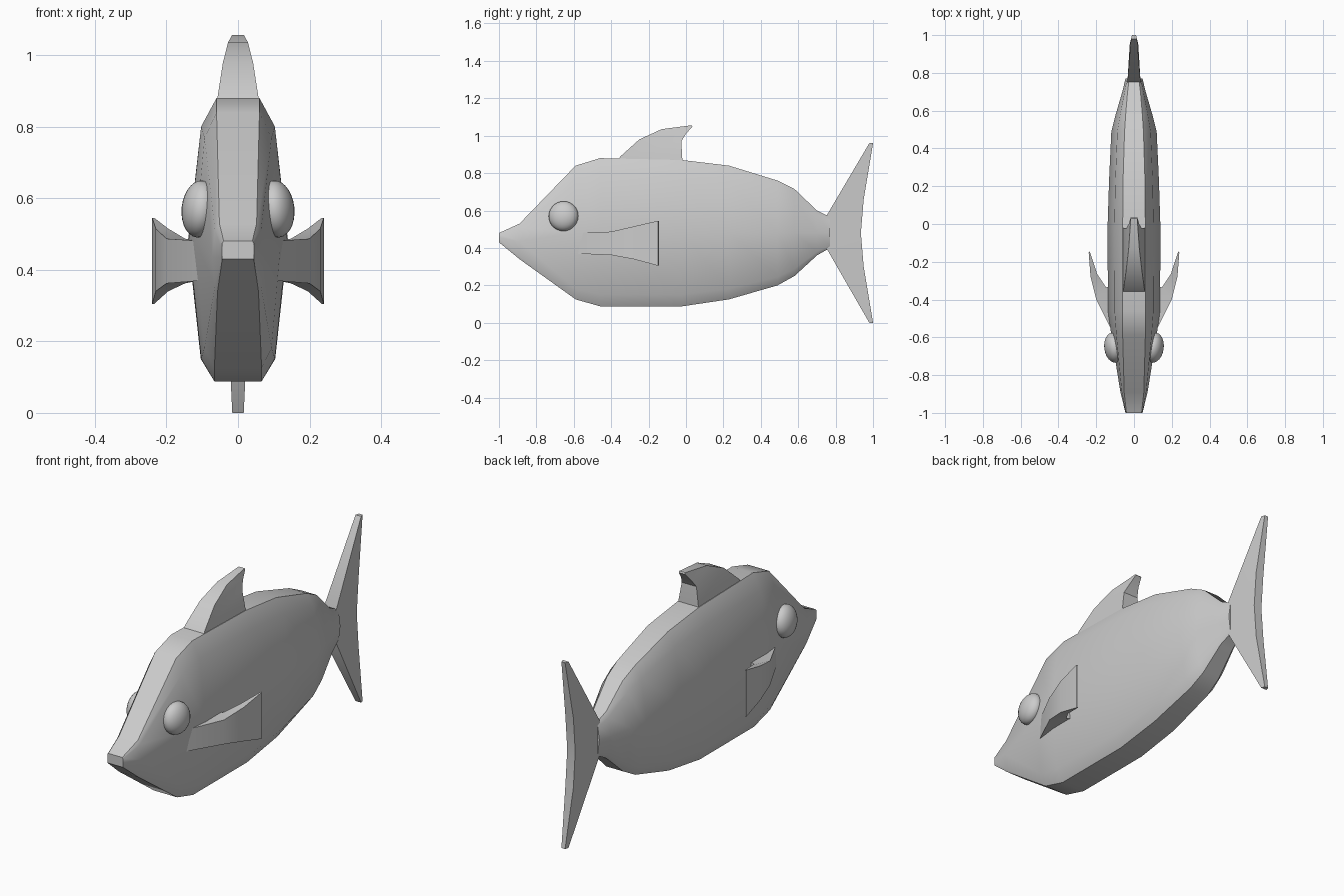
import bpy, bmesh, math

cube = bpy.data.objects.get("Cube")
if cube:
    bpy.data.objects.remove(cube, do_unlink=True)

grey = bpy.data.materials.new("plain_grey")
grey.use_nodes = True
colour = (0.6, 0.6, 0.6, 1)
grey.diffuse_color = colour
grey.node_tree.nodes["Principled BSDF"].inputs["Base Color"].default_value = colour


def finish(obj, angle=35, mirrored=False):
    """Give the part its colour, its mirror copy and smooth shading."""
    obj.data.materials.clear()
    obj.data.materials.append(grey)
    bpy.ops.object.select_all(action='DESELECT')
    obj.select_set(True)
    bpy.context.view_layer.objects.active = obj
    bpy.ops.object.shade_smooth_by_angle(angle=math.radians(angle))
    if mirrored:
        obj.modifiers.new("Mirror", 'MIRROR').use_axis[0] = True


def loft(name, rings, **options):
    """Skin closed rings of equal length and cap both ends."""
    bm = bmesh.new()
    rows = [[bm.verts.new(p) for p in ring] for ring in rings]
    n = len(rows[0])
    for a, b in zip(rows, rows[1:]):
        for i in range(n):
            j = (i + 1) % n
            bm.faces.new((a[i], a[j], b[j], b[i]))
    bm.faces.new(rows[0])
    bm.faces.new(rows[-1])
    bmesh.ops.recalc_face_normals(bm, faces=bm.faces)
    mesh = bpy.data.meshes.new(name)
    bm.to_mesh(mesh)
    bm.free()
    obj = bpy.data.objects.new(name, mesh)
    bpy.context.collection.objects.link(obj)
    finish(obj, **options)
    return obj


def body_ring(y, low, high, wide, flat):
    """Ten-sided section: flat back and belly, chamfers, widest at mid height."""
    h = high - low
    shoulder = (wide + flat) * 0.52
    half = [(flat, high), (shoulder, high - 0.1 * h), (wide, low + 0.5 * h),
            (shoulder, low + 0.08 * h), (flat * 1.1, low)]
    return ([(x, y, z) for x, z in half]
            + [(-x, y, z) for x, z in reversed(half)])


# Body: y, belly height, back height, half width, half width of the flat back
stations = [
    (-1.0, 0.43, 0.48, 0.045, 0.04),
    (-0.89, 0.34, 0.53, 0.072, 0.052),
    (-0.59, 0.125, 0.84, 0.12, 0.06),
    (-0.46, 0.088, 0.88, 0.138, 0.06),
    (-0.02, 0.088, 0.87, 0.14, 0.06),
    (0.23, 0.125, 0.84, 0.132, 0.058),
    (0.49, 0.2, 0.76, 0.12, 0.05),
    (0.58, 0.25, 0.715, 0.097, 0.044),
    (0.7, 0.36, 0.6, 0.062, 0.034),
    (0.77, 0.4, 0.565, 0.045, 0.025),
]
loft("body", [body_ring(*s) for s in stations])

# Back fin: front y, front z, rear y, rear z, half thickness
fin_rows = [
    (-0.37, 0.86, -0.02, 0.84, 0.06),
    (-0.35, 0.89, -0.02, 0.88, 0.056),
    (-0.25, 0.98, -0.025, 0.97, 0.042),
    (-0.13, 1.035, 0.0, 1.01, 0.028),
    (0.03, 1.056, 0.035, 1.05, 0.017),
]
loft("back_fin", [[(-w, fy, fz), (w, fy, fz), (w, ry, rz), (-w, ry, rz)]
                  for fy, fz, ry, rz, w in fin_rows])

# Tail fin: a forked blade, thick at the root and thin at the tips
tail_rows = [
    (0.98, 0.0, 1.0, 0.0, 0.016),
    (0.75, 0.4, 0.95, 0.3, 0.035),
    (0.75, 0.48, 0.935, 0.48, 0.035),
    (0.75, 0.57, 0.95, 0.66, 0.035),
    (0.98, 0.96, 1.0, 0.96, 0.016),
]
loft("tail_fin", [[(-w, fy, fz), (w, fy, fz), (w * 0.65, ry, rz), (-w * 0.65, ry, rz)]
                  for fy, fz, ry, rz, w in tail_rows])

# Side fins: outer x and y, inner x and y, bottom z, top z
side_rows = [
    (0.1, -0.6, 0.11, -0.33, 0.37, 0.48),
    (0.2, -0.4, 0.148, -0.335, 0.362, 0.487),
    (0.23, -0.28, 0.195, -0.265, 0.34, 0.515),
    (0.24, -0.15, 0.234, -0.145, 0.305, 0.545),
]
loft("side_fins", [[(ox, oy, lo), (ox, oy, hi), (ix, iy, hi), (ix, iy, lo)]
                   for ox, oy, ix, iy, lo, hi in side_rows], mirrored=True)

# Eyes: flattened balls tilted with the head
bpy.ops.mesh.primitive_uv_sphere_add(segments=24, ring_count=14, radius=1)
eyes = bpy.context.object
eyes.name = "eyes"
eyes.scale = (0.05, 0.08, 0.08)
eyes.rotation_euler = (0, math.radians(-6), math.radians(-8))
eyes.location = (0.107, -0.655, 0.57)
bpy.ops.object.transform_apply(location=True, rotation=True, scale=True)
finish(eyes, mirrored=True)
